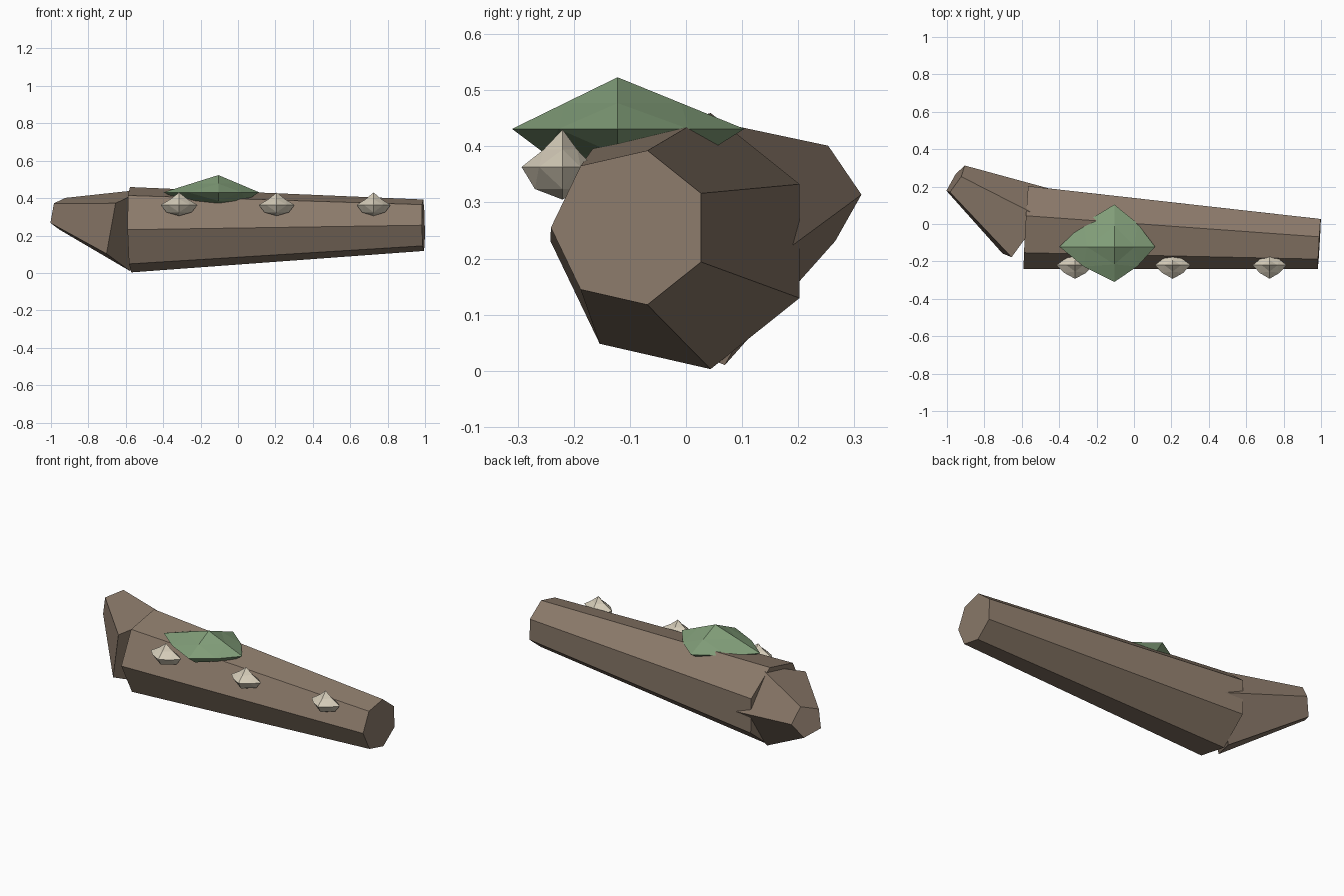
import bpy, bmesh
from math import sin, cos, radians, tau
from mathutils import Vector

if "Cube" in bpy.data.objects:
    bpy.data.objects.remove(bpy.data.objects["Cube"])


def material(name, rgb):
    m = bpy.data.materials.new(name)
    m.diffuse_color = (*rgb, 1)
    m.use_nodes = True
    m.node_tree.nodes["Principled BSDF"].inputs["Base Color"].default_value = m.diffuse_color
    return m


bark = material("bark", (0.26, 0.195, 0.145))
moss_green = material("moss_green", (0.22, 0.34, 0.19))
cream = material("cream", (0.66, 0.60, 0.48))


def finish(bm, name, mat):
    bmesh.ops.recalc_face_normals(bm, faces=bm.faces)
    me = bpy.data.meshes.new(name)
    bm.to_mesh(me)
    bm.free()
    me.materials.append(mat)
    ob = bpy.data.objects.new(name, me)
    bpy.context.collection.objects.link(ob)
    return ob


def taper(name, a, ra, b, rb, sides, phase, mat):
    """Closed tapered prism from point a to point b."""
    a, b = Vector(a), Vector(b)
    d = (b - a).normalized()
    u = Vector((0, 0, 1)).cross(d).normalized()
    v = d.cross(u)
    bm = bmesh.new()
    rings = []
    for c, r in ((a, ra), (b, rb)):
        angles = [radians(phase) + tau * i / sides for i in range(sides)]
        rings.append([bm.verts.new(c + r * (u * cos(t) + v * sin(t))) for t in angles])
    for i in range(sides):
        j = (i + 1) % sides
        bm.faces.new((rings[0][i], rings[0][j], rings[1][j], rings[1][i]))
    for ring in rings:
        bm.faces.new(ring)
    return finish(bm, name, mat)


def clump(name, centre, neg, pos, mat, upper, level, lower):
    """Once-divided octahedron; factors push the edge midpoints in or out."""
    bm = bmesh.new()
    axis = [[bm.verts.new([s * (k == n) for k in range(3)]) for s in (-1, 1)]
            for n in range(3)]
    for x in axis[0]:
        for y in axis[1]:
            for z in axis[2]:
                bm.faces.new((x, y, z))
    bmesh.ops.subdivide_edges(bm, edges=bm.edges[:], cuts=1, use_grid_fill=True)
    for v in bm.verts:
        if max(abs(c) for c in v.co) < 0.9:
            v.co *= upper if v.co.z > 0.1 else lower if v.co.z < -0.1 else level
        v.co = Vector([centre[k] + v.co[k] * (pos[k] if v.co[k] > 0 else neg[k])
                       for k in range(3)])
    return finish(bm, name, mat)


# Log and the broken side branch sharing its thick end
log_end = (-0.577, -0.008, 0.231)
taper("log", log_end, 0.234, (0.991, -0.1, 0.255), 0.141, 7, 180, bark)
taper("branch_stub", log_end, 0.234, (-0.954, 0.236, 0.317), 0.091, 5, 182, bark)

# Moss patch on top
clump("moss", (-0.105, -0.122, 0.431), (0.293, 0.188, 0.068), (0.218, 0.226, 0.092),
      moss_green, 1.0, 1.12, 1.35)

# Row of mushrooms along the front
for i, (x, r) in enumerate(((-0.315, 0.099), (0.207, 0.096), (0.725, 0.091))):
    clump(f"mushroom_{i + 1}", (x, -0.22, 0.363), (r, 0.073, 0.058), (r, 0.056, 0.067),
          cream, 0.93, 1.15, 1.35)
